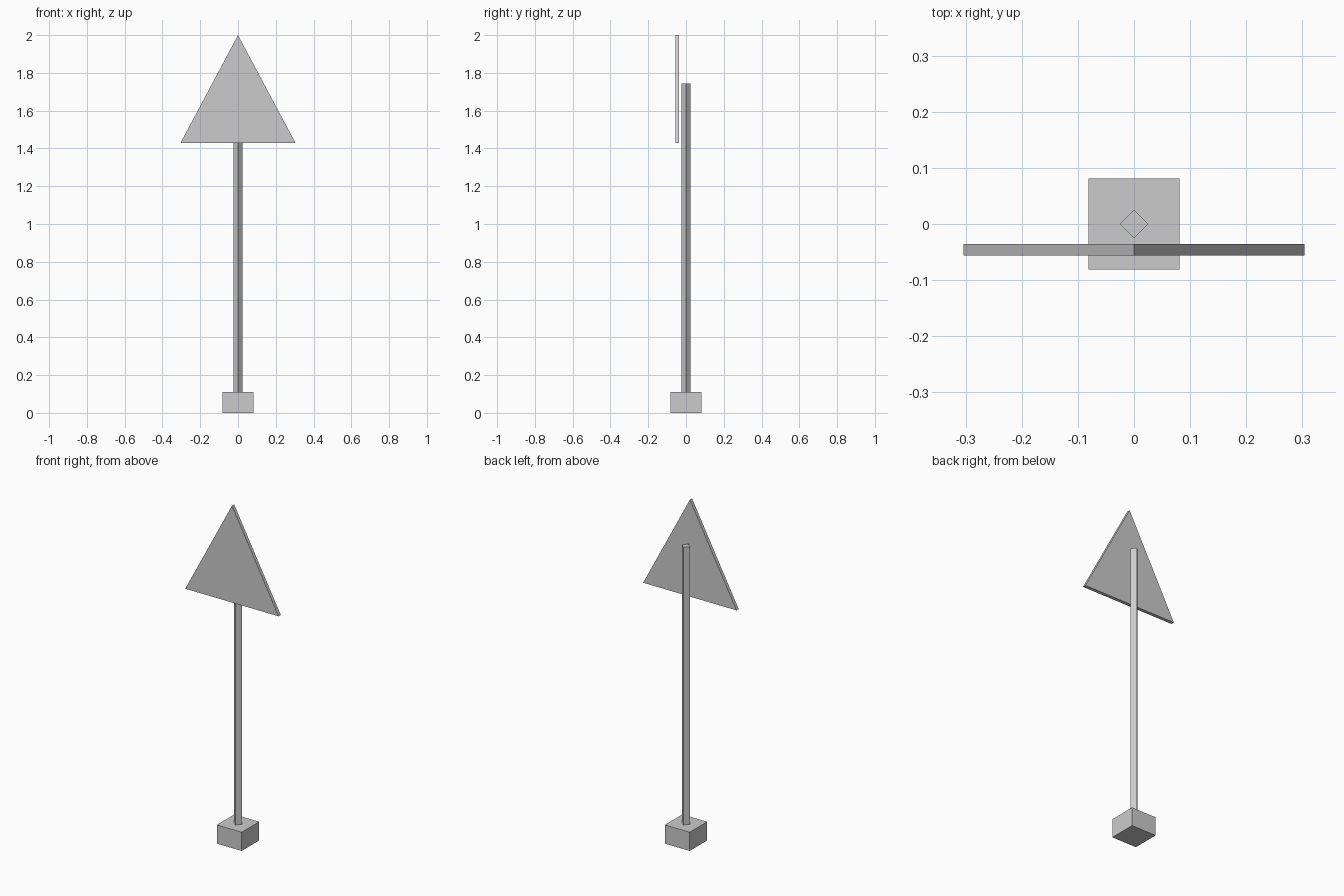
import bpy
from math import radians

if "Cube" in bpy.data.objects:
    bpy.data.objects.remove(bpy.data.objects["Cube"])


def prism(name, profile, axis, start, end):
    """Extrude a closed 2D profile along z, or along y for an (x, z) profile."""
    n = len(profile)
    place = (lambda a, b, t: (a, b, t)) if axis == 'z' else (lambda a, b, t: (a, t, b))
    verts = [place(a, b, t) for t in (start, end) for a, b in profile]
    faces = [tuple(range(n))[::-1], tuple(range(n, 2 * n))]
    faces += [(i, (i + 1) % n, n + (i + 1) % n, n + i) for i in range(n)]
    if axis == 'y':
        faces = [f[::-1] for f in faces]
    mesh = bpy.data.meshes.new(name)
    mesh.from_pydata(verts, [], faces)
    obj = bpy.data.objects.new(name, mesh)
    bpy.context.collection.objects.link(obj)
    return obj


# Square foot block
B = 0.081
prism("foot_block", [(-B, -B), (B, -B), (B, B), (-B, B)], 'z', 0, 0.11)

# Four-sided post, turned so a corner faces the front
R = 0.025
prism("post", [(R, 0), (0, R), (-R, 0), (0, -R)], 'z', 0.11, 1.743)

# Triangular sign plate just in front of the post
prism("sign_plate", [(-0.304, 1.43), (0.304, 1.43), (0, 2.0)], 'y', -0.056, -0.036)
